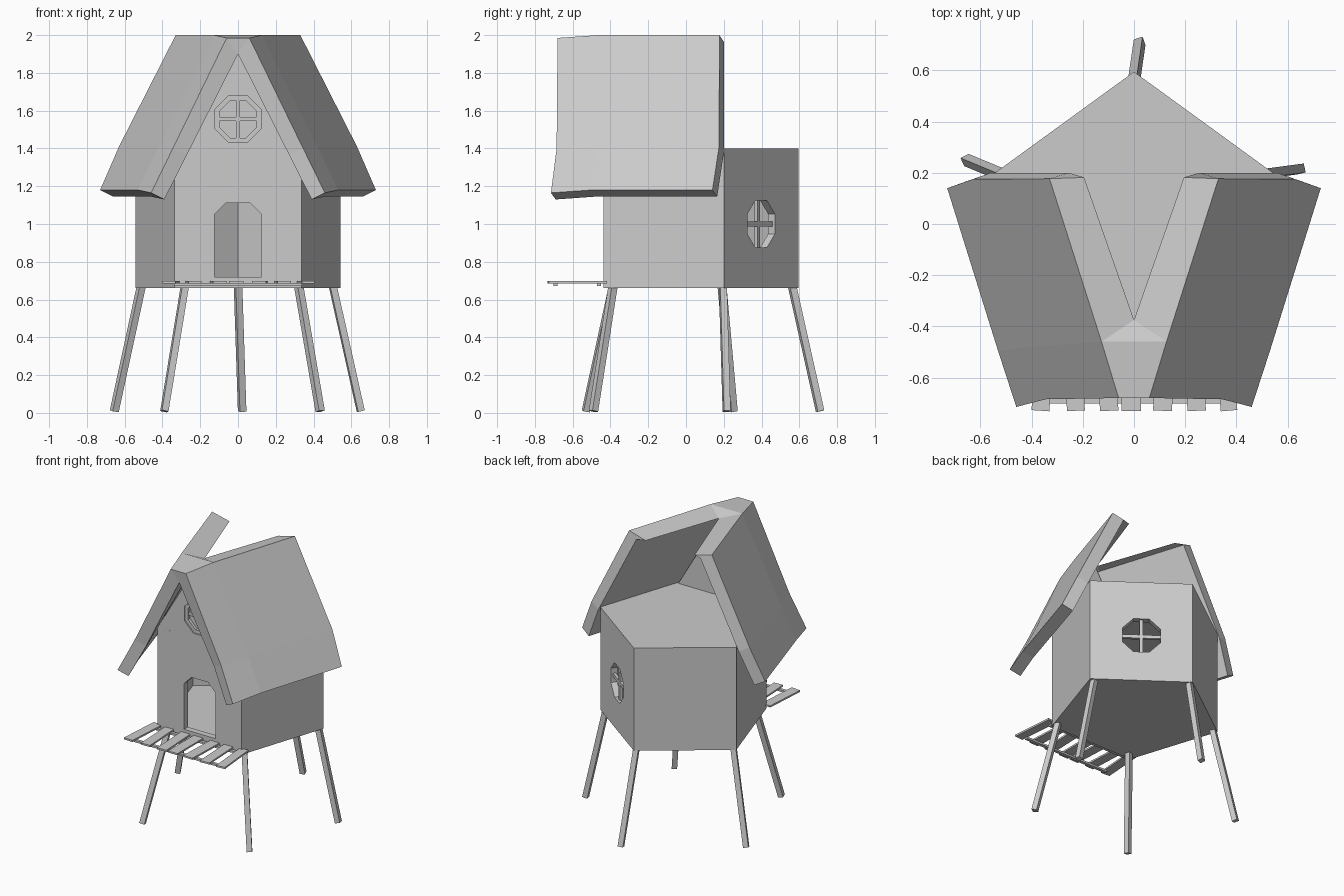
import bpy, bmesh, math
from mathutils import Vector, Matrix

if "Cube" in bpy.data.objects:
    bpy.data.objects.remove(bpy.data.objects["Cube"])


def make(name, bm):
    bmesh.ops.remove_doubles(bm, verts=bm.verts, dist=0.0005)
    bmesh.ops.recalc_face_normals(bm, faces=bm.faces)
    me = bpy.data.meshes.new(name)
    bm.to_mesh(me)
    bm.free()
    ob = bpy.data.objects.new(name, me)
    bpy.context.collection.objects.link(ob)
    return ob


def prism(name, pts, depth, mat):
    """Extrude a 2D outline from local z=0 to z=depth, placed by mat."""
    bm = bmesh.new()
    f = bm.faces.new([bm.verts.new((x, y, 0)) for x, y in pts])
    ext = bmesh.ops.extrude_face_region(bm, geom=[f])["geom"]
    bmesh.ops.translate(bm, verts=[v for v in ext if isinstance(v, bmesh.types.BMVert)], vec=(0, 0, depth))
    bm.transform(mat)
    return make(name, bm)


def box(name, size, mat):
    bm = bmesh.new()
    bmesh.ops.create_cube(bm, size=1, matrix=mat @ Matrix.Diagonal((*size, 1)))
    return make(name, bm)


def cut(ob, cutter):
    m = ob.modifiers.new("cut", 'BOOLEAN')
    m.operation, m.object, m.solver = 'DIFFERENCE', cutter, 'EXACT'
    bpy.context.view_layer.objects.active = ob
    bpy.ops.object.modifier_apply(modifier=m.name)
    bpy.data.objects.remove(cutter)


def ngon(r, n, start):
    return [(r * math.cos(start + i * math.tau / n), r * math.sin(start + i * math.tau / n)) for i in range(n)]


def wall_frame(x, y, z, yaw):
    """Local x along the wall, y up, z outward (yaw 0 faces the front)."""
    return Matrix.Translation((x, y, z)) @ Matrix.Rotation(yaw, 4, 'Z') @ Matrix.Rotation(math.pi / 2, 4, 'X')


# Hollow five-sided body
CY, R = 0.025, 0.57
T = Matrix.Translation
body = prism("body", ngon(R, 5, math.pi / 2), 0.74, T((0, CY, 0.66)))
cut(body, prism("hollow", ngon(R - 0.055, 5, math.pi / 2), 0.66, T((0, CY, 0.70))))

# Door opening
front = wall_frame(0, -0.436, 0, 0)
door = [(-.125, .72), (.125, .72), (.125, 1.05), (.065, 1.11), (-.065, 1.11), (-.125, 1.05)]
cut(body, prism("door_cut", door, 0.14, front @ T((0, 0, -0.08))))

# Side window opening in the back right wall
side = wall_frame(0.271, 0.398, 1.0, math.radians(144))
OCT = math.pi / 8
cut(body, prism("window_cut", ngon(0.135, 8, OCT), 0.16, side @ T((0, 0, -0.09))))
for n, s in (("upright", (.024, .25, .02)), ("crossbar", (.25, .024, .02))):
    box("side_window_" + n, s, side @ T((0, 0, -0.025)))

# Gable over the front wall with a blind round-ish window
gable = prism("gable", [(-.335, 1.4), (.335, 1.4), (0, 1.965)], 0.045, front @ T((0, 0, -0.045)))
gw = front @ T((0, 1.555, 0))
cut(gable, prism("gable_cut", ngon(0.133, 8, OCT), 0.1, gw @ T((0, 0, -0.03))))
ring = prism("gable_window_frame", ngon(0.133, 8, OCT), 0.02, gw @ T((0, 0, -0.03)))
cut(ring, prism("ring_cut", ngon(0.107, 8, OCT), 0.1, gw @ T((0, 0, -0.05))))
for n, s in (("upright", (.022, .2, .018)), ("crossbar", (.2, .022, .018))):
    box("gable_window_" + n, s, gw @ T((0, 0, -0.021)))

# Roof: right-hand sections from front to back
# order: outer top, outer bend, outer eave, inner eave, inner bend, inner top, tip
S = [
    [(.06, -.68, 1.985), (.345, -.685, 1.4), (.46, -.715, 1.165), (.39, -.69, 1.13),
     (.27, -.66, 1.367), (0, -.67, 1.9), (0, -.67, 1.9)],
    [(.127, -.46, 2), (.42, -.48, 1.41), (.53, -.5, 1.18), (.46, -.48, 1.145),
     (.345, -.44, 1.375), (.04, -.4, 1.95), (0, -.375, 1.965)],
    [(.33, .177, 2), (.63, .175, 1.41), (.73, .14, 1.18), (.66, .165, 1.145),
     (.56, .2, 1.375), (.255, .2, 1.965), (.195, .182, 1.965)],
]
bm = bmesh.new()


def face(pts):
    uniq = []
    for p in pts:
        if p not in uniq:
            uniq.append(p)
    if len(uniq) > 2:
        bm.faces.new([bm.verts.new(p) for p in uniq])


for sx in (1, -1):
    P = [[(x * sx, y, z) for x, y, z in s] for s in S]
    for a, b in zip(P, P[1:]):
        for k in range(6):
            face([a[k], a[k + 1], b[k + 1], b[k]])
    for e in (P[0], P[2]):
        face([e[0], e[1], e[4], e[5], e[6]])
        face([e[1], e[2], e[3], e[4]])
    face([P[1][0], P[2][0], P[2][6], P[1][6]])


def flip(p):
    return (-p[0], p[1], p[2])


a, b = S[0][0], S[1][0]
face([a, b, flip(b), flip(a)])
face([b, flip(b), S[1][6]])
face([a, flip(a), S[0][6]])
make("roof", bm)

# Splayed stilt legs: top xy, bottom xy
legs = [("front_left", -.28, -.385, -.39, -.53), ("front_right", .32, -.385, .435, -.49),
        ("side_left", -.51, .19, -.655, .25), ("side_right", .50, .195, .65, .215),
        ("back", 0, .56, .022, .71)]
for n, tx, ty, bx, by in legs:
    top, bot = Vector((tx, ty, .68)), Vector((bx, by, .009))
    d = top - bot
    yaw = math.atan2(by - CY, bx)
    rot = d.to_track_quat('Z', 'Y').to_matrix().to_4x4()
    box("leg_" + n, (.036, .036, d.length),
        T((top + bot) / 2) @ rot @ Matrix.Rotation(yaw * 0.3, 4, 'Z'))

# Slatted porch on thin rails
for i, (x, w, a) in enumerate([(-.355, .07, -4), (-.235, .07, 3), (-.105, .072, 3), (-.01, .076, 0),
                               (.117, .074, -2), (.237, .072, 3), (.358, .065, 5)]):
    box("porch_slat_%d" % (i + 1), (w, .31, .012), T((x, -.575, .692)) @ Matrix.Rotation(math.radians(a), 4, 'Z'))
box("porch_front_rail", (.68, .022, .014), T((0, -.69, .680)))
box("porch_back_rail", (.66, .022, .014), T((0, -.46, .680)))
